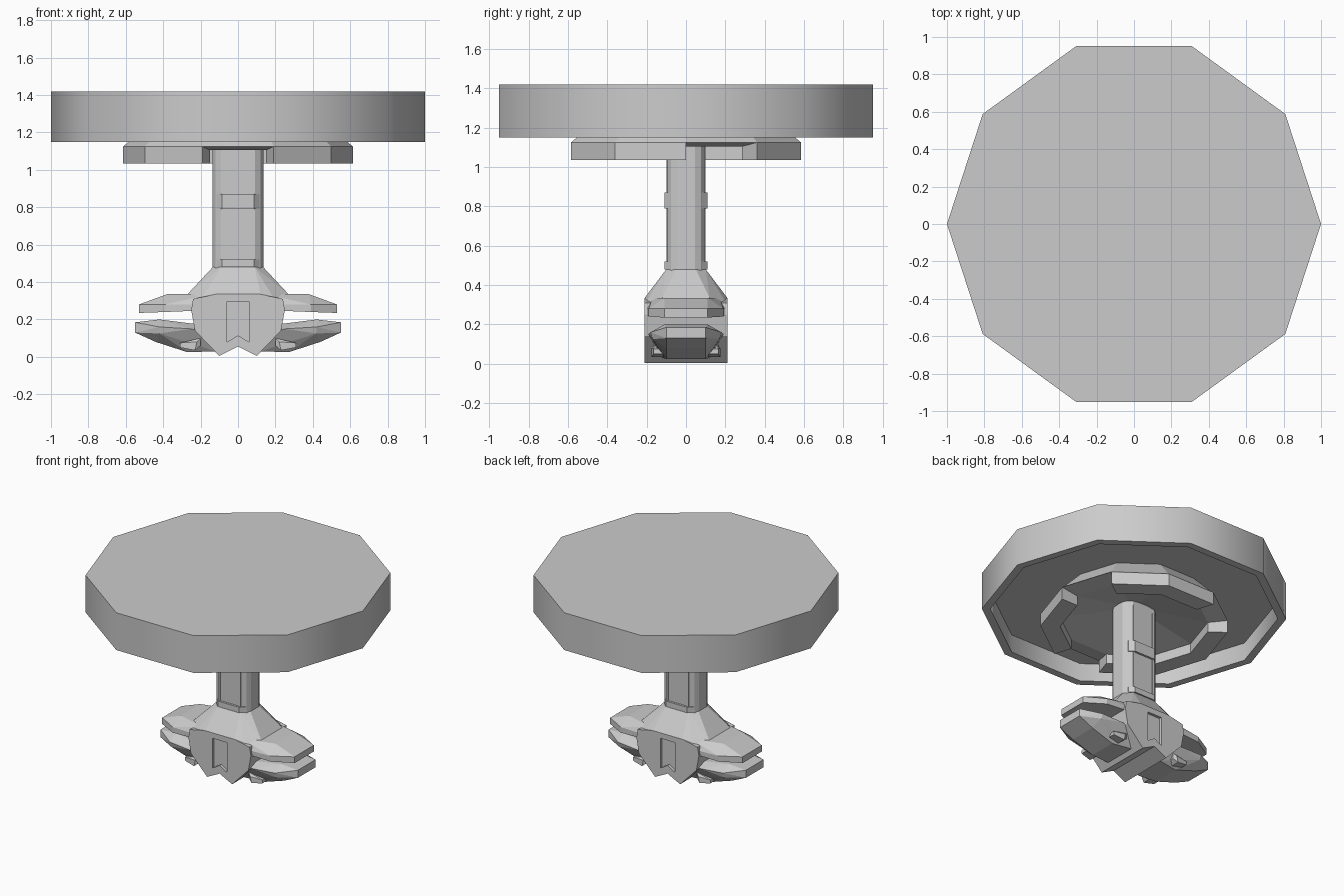
import bpy, bmesh
from math import sin, cos, pi, radians

cube = bpy.data.objects.get("Cube")
if cube:
    bpy.data.objects.remove(cube, do_unlink=True)

grey = bpy.data.materials.new("light_grey")
grey.use_nodes = True
grey.diffuse_color = (0.6, 0.6, 0.6, 1)
grey.node_tree.nodes["Principled BSDF"].inputs["Base Color"].default_value = (0.6, 0.6, 0.6, 1)

SIDES = 10


def finish(bm, name):
    """Clean a bmesh and turn it into an object."""
    bmesh.ops.remove_doubles(bm, verts=bm.verts[:], dist=1e-5)
    bmesh.ops.dissolve_limit(bm, angle_limit=radians(1), verts=bm.verts[:], edges=bm.edges[:])
    bmesh.ops.recalc_face_normals(bm, faces=bm.faces[:])
    mesh = bpy.data.meshes.new(name)
    bm.to_mesh(mesh)
    bm.free()
    mesh.materials.append(grey)
    ob = bpy.data.objects.new(name, mesh)
    bpy.context.collection.objects.link(ob)
    return ob


def lathe(name, profile, first=0, count=SIDES):
    """Sweep a closed (radius, z) profile round the ten-sided axis."""
    bm = bmesh.new()
    rings = []
    for k in range(first, first + count + 1):
        a = 2 * pi * k / SIDES
        rings.append([bm.verts.new((r * cos(a), r * sin(a), z)) for r, z in profile])
    n = len(profile)
    for a, b in zip(rings, rings[1:]):
        for i in range(n):
            j = (i + 1) % n
            if profile[i][0] == 0 and profile[j][0] == 0:
                continue
            bm.faces.new((a[i], a[j], b[j], b[i]))
    if count < SIDES:
        bm.faces.new(rings[0])
        bm.faces.new(rings[-1])
    bmesh.ops.remove_doubles(bm, verts=bm.verts[:], dist=1e-5)
    return finish(bm, name)


def hull(name, points, xs=(1, -1)):
    """Convex block from points mirrored front to back, and across x if asked."""
    bm = bmesh.new()
    for sx in xs:
        for sy in (1, -1):
            for x, y, z in points:
                bm.verts.new((x * sx, y * sy, z))
    bmesh.ops.remove_doubles(bm, verts=bm.verts[:], dist=1e-5)
    bmesh.ops.convex_hull(bm, input=bm.verts[:])
    return finish(bm, name)


def prism(name, outline, y0, y1):
    """Extrude an (x, z) half outline, mirrored in x, from y0 to y1."""
    full = outline + [(-x, z) for x, z in reversed(outline) if x]
    bm = bmesh.new()
    face = bm.faces.new([bm.verts.new((x, y0, z)) for x, z in full])
    out = bmesh.ops.extrude_face_region(bm, geom=[face])
    moved = [v for v in out["geom"] if isinstance(v, bmesh.types.BMVert)]
    bmesh.ops.translate(bm, verts=moved, vec=(0, y1 - y0, 0))
    return finish(bm, name)


def carve(target, cutter):
    """Cut one object out of another and discard the cutter."""
    mod = target.modifiers.new("recess", "BOOLEAN")
    mod.operation = "DIFFERENCE"
    mod.solver = "EXACT"
    mod.object = cutter
    bpy.context.view_layer.objects.active = target
    bpy.ops.object.modifier_apply(modifier=mod.name)
    bpy.data.objects.remove(cutter, do_unlink=True)


# Broad top disc with a hollow underside
disc = lathe("top_disc", [(0, 1.42), (1, 1.42), (1, 1.15), (0.945, 1.15), (0.945, 1.28), (0, 1.28)])
bpy.ops.object.select_all(action="DESELECT")
disc.select_set(True)
bpy.context.view_layer.objects.active = disc
bpy.ops.object.shade_smooth_by_angle(angle=radians(40))

# Dished collar under the disc, and the broken ring hanging from it
lathe("collar", [(0, 1.28), (0.46, 1.28), (0.59, 1.145), (0.615, 1.125), (0.485, 1.105), (0, 1.2)])
ring = [(0.615, 1.125), (0.615, 1.035), (0.485, 1.035), (0.485, 1.105)]
for first, count in ((1, 2), (4, 3), (8, 2)):
    lathe("ring_segment", ring, first, count)

# Column with raised bands on its front and back
section = [(0.135, 0.045), (0.12, 0.075), (0.09, 0.095)]
hull("column", [(x, y, z) for z in (0.46, 1.22) for x, y in section])
for low, high in ((0.79, 0.87), (0.48, 0.52)):
    hull("column_band", [(x, y, z) for z in (low, high) for x, y in ((0.085, 0.11), (0.115, 0.08))])
for side in (-1, 1):
    for edge in (-1, 1):
        bar = hull("column_rib", [(0.075, 0.1, 0.52), (0.09, 0.1, 0.52), (0.075, 0.1, 1.14),
                                  (0.09, 0.1, 1.14), (0.08, 0.09, 0.52)], (edge,))

# Sloping shoulder below the column
hull("shoulder", [(0.135, 0.05, 0.48), (0.09, 0.1, 0.48), (0.27, 0.12, 0.335),
                  (0.12, 0.21, 0.335), (0.2, 0.21, 0.3)])

# Central body with a notched foot and a swallow-tailed recess on each face
body = prism("body", [(0, 0.055), (0.1, 0.005), (0.23, 0.14), (0.25, 0.25), (0.24, 0.31), (0.12, 0.335)],
             -0.21, 0.21)
tail = [(0, 0.115), (0.058, 0.08), (0.058, 0.295)]
for side in (-1, 1):
    carve(body, prism("recess_cutter", tail, side * 0.19, side * 0.25))

# Upper and lower arms on each side
upper = [(0.15, 0.17, 0.335), (0.38, 0.11, 0.335), (0.15, 0.2, 0.28), (0.39, 0.19, 0.28),
         (0.53, 0.11, 0.28), (0.15, 0.2, 0.25), (0.39, 0.19, 0.24), (0.53, 0.11, 0.235)]
lower = [(0.18, 0.13, 0.17), (0.42, 0.11, 0.2), (0.55, 0.1, 0.185), (0.55, 0.1, 0.13),
         (0.25, 0.19, 0.15), (0.42, 0.18, 0.16), (0.42, 0.17, 0.125), (0.18, 0.18, 0.13),
         (0.44, 0.1, 0.08), (0.27, 0.1, 0.025), (0.12, 0.12, 0.03)]
rail = [(0.2, 0.16, 0.1), (0.2, 0.16, 0.06), (0.23, 0.175, 0.035), (0.31, 0.165, 0.05),
        (0.31, 0.165, 0.075), (0.26, 0.12, 0.06), (0.22, 0.175, 0.08)]
for side, label in ((1, "left"), (-1, "right")):
    hull(label + "_upper_arm", upper, (side,))
    hull(label + "_lower_arm", lower, (side,))
    hull(label + "_lower_rail", rail, (side,))
